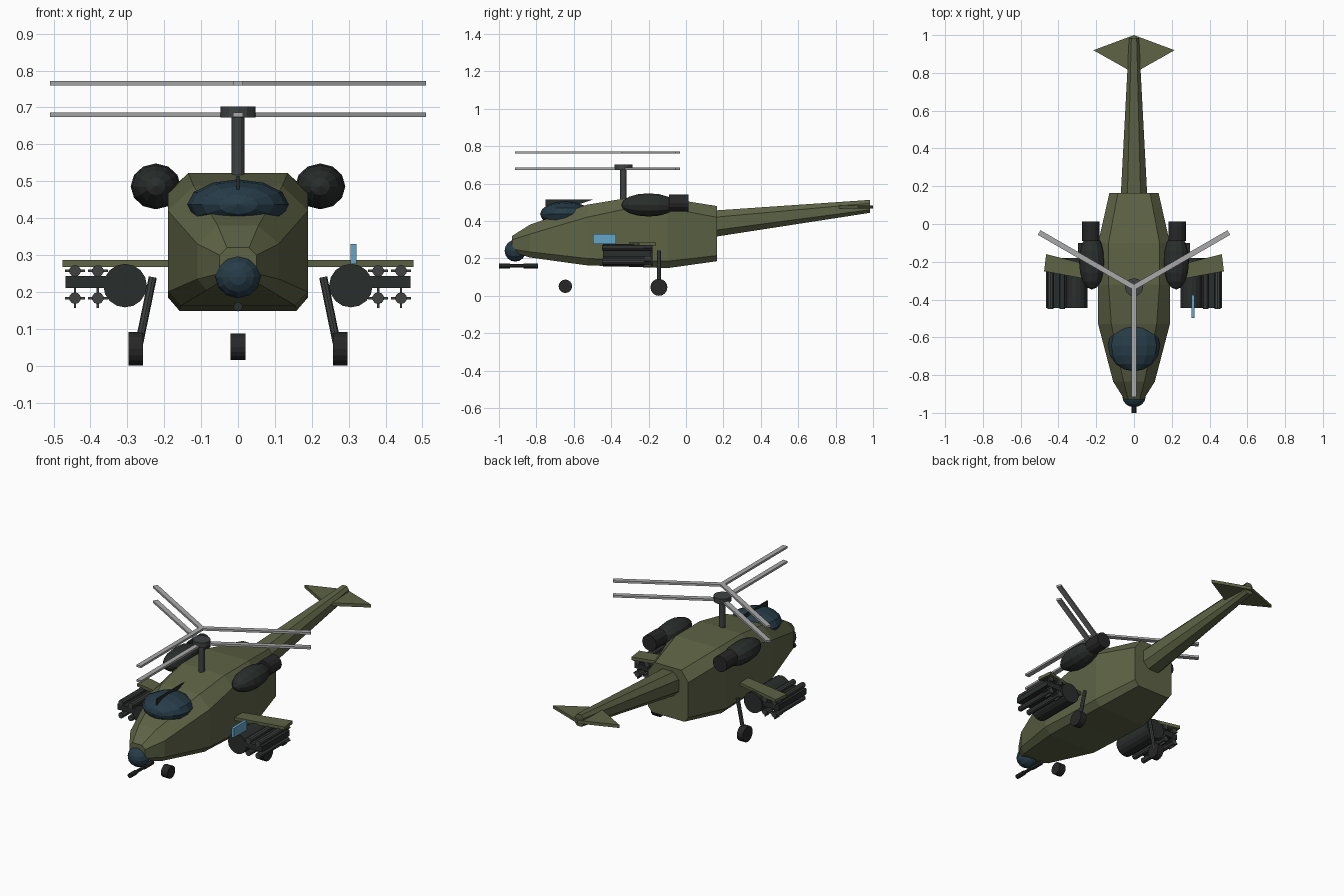
import bpy, bmesh, math
from mathutils import Vector, Matrix

if "Cube" in bpy.data.objects:
    bpy.data.objects.remove(bpy.data.objects["Cube"])

def mat(name, c):
    m = bpy.data.materials.new(name)
    m.diffuse_color = (*c, 1)
    m.use_nodes = True
    m.node_tree.nodes["Principled BSDF"].inputs["Base Color"].default_value = m.diffuse_color
    return m

OLIVE = mat("olive", (0.11, 0.125, 0.06))
DARK = mat("dark_metal", (0.022, 0.027, 0.024))
GUNMETAL = mat("gunmetal", (0.05, 0.055, 0.055))
GLASS = mat("glass", (0.02, 0.045, 0.065))
BLUE = mat("light_blue", (0.13, 0.38, 0.58))
RUBBER = mat("rubber", (0.02, 0.02, 0.02))
BLADE = mat("blade_grey", (0.4, 0.4, 0.4))

def finish(name, bm, material):
    bmesh.ops.recalc_face_normals(bm, faces=bm.faces)
    me = bpy.data.meshes.new(name)
    bm.to_mesh(me)
    bm.free()
    me.materials.append(material)
    ob = bpy.data.objects.new(name, me)
    bpy.context.collection.objects.link(ob)
    return ob

def loft(name, rings, material):
    bm = bmesh.new()
    vs = [[bm.verts.new(p) for p in r] for r in rings]
    n = len(vs[0])
    for a, b in zip(vs, vs[1:]):
        for i in range(n):
            j = (i + 1) % n
            bm.faces.new((a[i], a[j], b[j], b[i]))
    bm.faces.new(vs[0])
    bm.faces.new(vs[-1])
    return finish(name, bm, material)

def prism(name, pts, offset, material):
    o = Vector(offset)
    return loft(name, [[Vector(p) - o / 2 for p in pts], [Vector(p) + o / 2 for p in pts]], material)

def octagon(y, w, wt, wb, z0, z1, z2, z3):
    half = [(wb, z0), (w, z1), (w, z2), (wt, z3)]
    return [(x, y, z) for x, z in half] + [(-x, y, z) for x, z in reversed(half)]

def cyl(name, a, b, r, material, seg=12):
    a, b = Vector(a), Vector(b)
    d = b - a
    bm = bmesh.new()
    m = Matrix.Translation((a + b) / 2) @ d.to_track_quat('Z', 'Y').to_matrix().to_4x4()
    bmesh.ops.create_cone(bm, cap_ends=True, segments=seg, radius1=r, radius2=r, depth=d.length, matrix=m)
    return finish(name, bm, material)

def box(name, lo, hi, material, turn=None):
    lo, hi = Vector(lo), Vector(hi)
    bm = bmesh.new()
    m = Matrix.Translation((lo + hi) / 2) @ Matrix.Diagonal((*(hi - lo), 1))
    bmesh.ops.create_cube(bm, size=1, matrix=(turn @ m) if turn else m)
    return finish(name, bm, material)

def ellipsoid(name, c, r, material, seg=12, rings=8):
    # poles point along y
    bm = bmesh.new()
    m = Matrix.Translation(c) @ Matrix.Diagonal((*r, 1)) @ Matrix.Rotation(math.pi / 2, 4, 'X')
    bmesh.ops.create_uvsphere(bm, u_segments=seg, v_segments=rings, radius=1, matrix=m)
    return finish(name, bm, material)

# Fuselage and tail
loft("fuselage", [octagon(*s) for s in [
    (-0.93, 0.05, 0.03, 0.035, 0.235, 0.25, 0.30, 0.32),
    (-0.835, 0.11, 0.055, 0.085, 0.205, 0.235, 0.33, 0.38),
    (-0.53, 0.19, 0.12, 0.155, 0.163, 0.20, 0.42, 0.487),
    (-0.32, 0.19, 0.135, 0.158, 0.156, 0.19, 0.465, 0.522),
    (-0.10, 0.19, 0.135, 0.158, 0.148, 0.185, 0.47, 0.522),
    (0.165, 0.13, 0.085, 0.105, 0.185, 0.215, 0.42, 0.48)]], OLIVE)
loft("tail_boom", [octagon(*s) for s in [
    (0.15, 0.07, 0.035, 0.035, 0.315, 0.35, 0.42, 0.456),
    (0.985, 0.026, 0.014, 0.014, 0.444, 0.46, 0.495, 0.513)]], OLIVE)
prism("tailplane", [(0, 1, 0.475), (0.215, 0.92, 0.475), (0.02, 0.81, 0.475),
                    (-0.02, 0.81, 0.475), (-0.215, 0.92, 0.475)], (0, 0, 0.018), OLIVE)

# Canopy, wire cutter fin, sensor ball
ellipsoid("canopy", (0, -0.645, 0.437), (0.138, 0.135, 0.068), GLASS)
prism("canopy_fin", [(0, -0.75, 0.43), (0, -0.75, 0.514), (0, -0.5, 0.514)], (0.008, 0, 0), DARK)
ellipsoid("nose_sensor", (0, -0.913, 0.241), (0.062, 0.057, 0.058), GLASS)

# Chin gun
for name, y0, y1, r in [("gun_muzzle", -1, -0.94, 0.013), ("gun_barrel", -0.945, -0.85, 0.009),
                        ("gun_body", -0.87, -0.79, 0.013)]:
    cyl(name, (0, y0, 0.16), (0, y1, 0.16), r, DARK, 8)

# Rotor mast, hub and two stacked sets of three blades
C = (0, -0.335)
cyl("rotor_mast", (*C, 0.515), (*C, 0.69), 0.017, GUNMETAL)
cyl("rotor_hub", (*C, 0.673), (*C, 0.703), 0.048, GUNMETAL)
for z in (0.68, 0.766):
    for k in range(3):
        turn = Matrix.Translation((*C, z)) @ Matrix.Rotation(math.radians(30 + 120 * k), 4, 'Z')
        box("rotor_blade", (0, -0.014, -0.006), (0.58, 0.014, 0.006), BLADE, turn)

# Front wheel
cyl("front_wheel", (-0.021, -0.645, 0.051), (0.021, -0.645, 0.051), 0.036, RUBBER, 16)

for s in (1, -1):
    # Engine pod and exhaust
    ellipsoid("engine", (s * 0.223, -0.2, 0.486), (0.068, 0.147, 0.062), DARK, 12, 8)
    cyl("engine_exhaust", (s * 0.228, -0.09, 0.497), (s * 0.228, 0.013, 0.497), 0.046, RUBBER)
    # Stub wing
    prism("stub_wing", [(s * 0.1, -0.32, 0.277), (s * 0.476, -0.25, 0.277),
                        (s * 0.465, -0.16, 0.277), (s * 0.1, -0.25, 0.277)], (0, 0, 0.018), OLIVE)
    # Rear leg and wheel
    cyl("rear_leg", (s * 0.231, -0.145, 0.24), (s * 0.27, -0.145, 0.05), 0.011, GUNMETAL, 8)
    cyl("rear_wheel", (s * 0.258, -0.145, 0.0455), (s * 0.297, -0.145, 0.0455), 0.0455, RUBBER, 16)
    # Rocket pod, rack and four finned missiles
    cyl("rocket_pod", (s * 0.306, -0.445, 0.217), (s * 0.306, -0.18, 0.217), 0.059, DARK, 16)
    box("missile_rack", (min(s * 0.35, s * 0.467), -0.445, 0.211),
        (max(s * 0.35, s * 0.467), -0.19, 0.243), DARK)
    for x in (0.38, 0.442):
        for z in (0.257, 0.183):
            cyl("missile", (s * x, -0.45, z), (s * x, -0.18, z), 0.016, GUNMETAL, 10)
            for w, h in ((0.027, 0.003), (0.003, 0.027)):
                box("missile_fin", (s * x - w, -0.225, z - h), (s * x + w, -0.185, z + h), GUNMETAL)

# Blue panel on the right side only
box("side_panel", (0.305, -0.497, 0.276), (0.321, -0.375, 0.33), BLUE)
